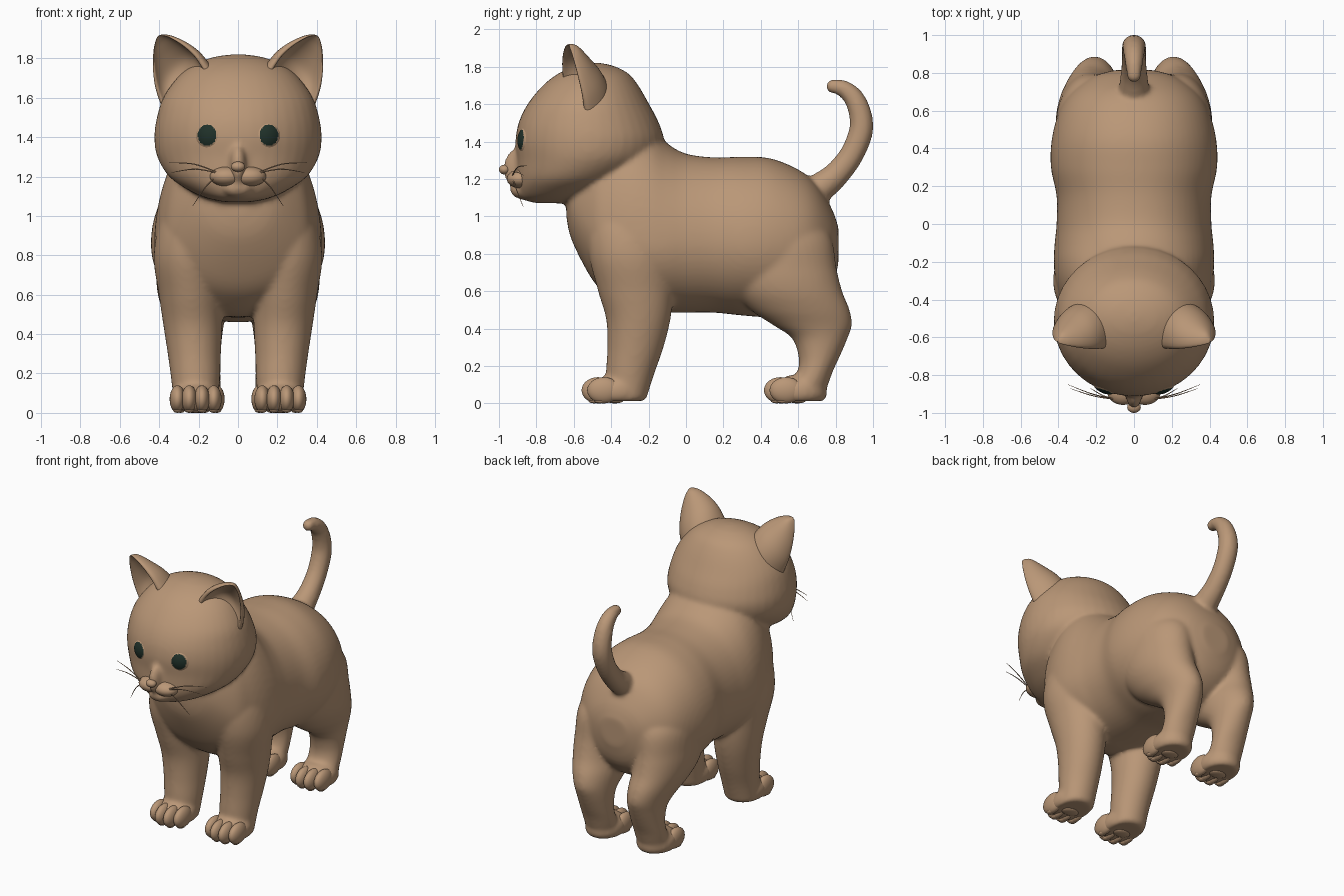
import bpy, bmesh, math
from mathutils import Vector, Matrix

if "Cube" in bpy.data.objects:
    bpy.data.objects.remove(bpy.data.objects["Cube"])


def material(name, rgb):
    m = bpy.data.materials.new(name)
    m.diffuse_color = (*rgb, 1)
    m.use_nodes = True
    m.node_tree.nodes["Principled BSDF"].inputs["Base Color"].default_value = m.diffuse_color
    return m


FUR = material("tan fur", (0.49, 0.31, 0.185))
DARK = material("dark green pupil", (0.014, 0.03, 0.022))


def smooth_rows(rows, n=6):
    """Catmull-Rom interpolation of rows of numbers."""
    rows = [rows[0]] + list(rows) + [rows[-1]]
    out = []
    for i in range(1, len(rows) - 2):
        for k in range(n):
            t = k / n
            out.append([0.5 * (2 * b + (c - a) * t + (2 * a - 5 * b + 4 * c - d) * t * t
                               + (3 * b - a - 3 * c + d) * t ** 3)
                        for a, b, c, d in zip(*rows[i - 1:i + 3])])
    return out + [list(rows[-1])]


def loft(bm, rings):
    vs = [[bm.verts.new(p) for p in r] for r in rings]
    faces = []
    for a, b in zip(vs, vs[1:]):
        for i in range(len(a)):
            j = (i + 1) % len(a)
            faces.append(bm.faces.new((a[i], a[j], b[j], b[i])))
    faces += [bm.faces.new(vs[0]), bm.faces.new(vs[-1])]
    bmesh.ops.recalc_face_normals(bm, faces=faces)


def circle(n=40):
    return [(math.cos(2 * math.pi * i / n), math.sin(2 * math.pi * i / n)) for i in range(n)]


def stack(bm, rows, side=1):
    """Horizontal ellipses: z, x, y, rx, ry."""
    loft(bm, [[Vector((side * (x + max(rx, .005) * c), y + max(ry, .005) * s, z)) for c, s in circle()]
              for z, x, y, rx, ry in smooth_rows(rows)])


def tube(bm, rows, ref, n=16):
    """Round tube through x, y, z, radius."""
    pts = smooth_rows(rows)
    rings = []
    for i, p in enumerate(pts):
        t = (Vector(pts[min(i + 1, len(pts) - 1)][:3]) - Vector(pts[max(i - 1, 0)][:3])).normalized()
        a = t.cross(Vector(ref)).normalized()
        b = t.cross(a)
        rings.append([Vector(p[:3]) + (a * c + b * s) * max(p[3], .001) for c, s in circle(n)])
    loft(bm, rings)


def blob(bm, centre, radii, u=28, v=18):
    bmesh.ops.create_uvsphere(bm, u_segments=u, v_segments=v, radius=1,
                              matrix=Matrix.Translation(centre) @ Matrix.Diagonal((*radii, 1)))


def finish(bm, name, mats=(FUR,)):
    me = bpy.data.meshes.new(name)
    bm.to_mesh(me)
    bm.free()
    for m in mats:
        me.materials.append(m)
    for p in me.polygons:
        p.use_smooth = True
    ob = bpy.data.objects.new(name, me)
    bpy.context.collection.objects.link(ob)
    return ob


# ---- torso: y, low z, widest z, high z, half width
bm = bmesh.new()
torso = [(-.64, 1.0, 1.08, 1.15, .06), (-.61, .87, 1.05, 1.25, .19), (-.5, .66, .95, 1.42, .33),
         (-.4, .56, .9, 1.5, .385), (-.3, .5, .87, 1.53, .415), (-.2, .485, .86, 1.48, .425),
         (-.1, .485, .86, 1.39, .42), (0, .485, .87, 1.335, .41), (.15, .485, .87, 1.315, .41),
         (.3, .47, .86, 1.318, .44), (.45, .46, .86, 1.31, .435), (.6, .47, .86, 1.25, .395),
         (.7, .52, .86, 1.17, .33), (.78, .62, .86, 1.04, .22), (.815, .75, .86, .94, .1)]
loft(bm, [[Vector((rx * math.copysign(abs(c) ** .93, c), y,
                   mid + s * ((hi - mid) if s > 0 else (mid - lo)))) for c, s in circle(64)]
          for y, lo, mid, hi, rx in smooth_rows(torso)])

# ---- head
stack(bm, [(1.07, 0, -.68, .07, .12), (1.09, 0, -.67, .16, .2), (1.13, 0, -.64, .25, .255),
           (1.2, 0, -.59, .35, .315), (1.3, 0, -.53, .41, .375), (1.4, 0, -.515, .425, .397),
           (1.5, 0, -.52, .412, .375), (1.6, 0, -.522, .38, .325), (1.7, 0, -.51, .31, .255),
           (1.765, 0, -.495, .23, .185), (1.805, 0, -.49, .13, .1), (1.82, 0, -.49, .03, .03)])
blob(bm, (0, -.885, 1.255), (.045, .092, .115))     # nose bridge
blob(bm, (0, -.865, 1.14), (.08, .075, .05))        # chin

# ---- legs and soles
front = [(.015, .215, -.315, .11, .1), (.15, .215, -.3, .122, .128), (.3, .222, -.27, .135, .15),
         (.45, .23, -.255, .15, .172), (.6, .24, -.27, .162, .2), (.8, .25, -.3, .178, .22),
         (1.0, .22, -.32, .165, .2), (1.15, .2, -.32, .08, .1)]
hind = [(.015, .2, .63, .1, .095), (.1, .2, .655, .112, .105), (.17, .2, .69, .112, .095),
        (.25, .2, .712, .112, .11), (.35, .202, .715, .118, .15), (.42, .208, .675, .132, .212),
        (.5, .22, .61, .155, .265), (.6, .235, .55, .172, .285), (.72, .235, .52, .18, .285),
        (.9, .22, .5, .18, .27), (1.05, .19, .48, .1, .15)]
paws = [("front", .215, -.37), ("hind", .2, .605)]
for s in (1, -1):
    stack(bm, front, s)
    stack(bm, hind, s)
    for _, x, y in paws:
        stack(bm, [(.012, x, y, .11, .13), (.045, x, y, .128, .15), (.1, x, y, .122, .14),
                   (.15, x, y + .03, .07, .09)], s)

# ---- tail
tube(bm, [(0, .66, 1.11, .085), (0, .72, 1.155, .08), (0, .8, 1.22, .07), (0, .88, 1.32, .065),
          (0, .932, 1.44, .065), (0, .935, 1.53, .062), (0, .905, 1.62, .056), (0, .855, 1.675, .048),
          (0, .8, 1.695, .04), (0, .765, 1.693, .034), (0, .75, 1.692, .012)], (1, 0, 0), 24)

# fuse everything into one soft skin
body = finish(bm, "cat_body")
r = body.modifiers.new("fuse", 'REMESH')
r.mode = 'VOXEL'
r.voxel_size = .014
r.use_smooth_shade = True
sm = body.modifiers.new("soften", 'SMOOTH')
sm.factor = .5
sm.iterations = 8
bpy.context.view_layer.objects.active = body
body.select_set(True)
for m in ("fuse", "soften"):
    bpy.ops.object.modifier_apply(modifier=m)

for s, label in ((1, "left"), (-1, "right")):
    # ---- cupped ear: position along ear, width, depth, hollow
    bm = bmesh.new()
    base, tip = Vector((.28, -.595, 1.67)), Vector((.402, -.625, 1.905))
    u, d = Vector((.12, .065, -.1)), Vector((-.28, .93, .27))
    rings = []
    for t, w, dep, k in smooth_rows([(-.3, 1.05, .17, .1), (0, 1, .18, .4), (.3, .9, .155, .68),
                                     (.6, .68, .11, .7), (.85, .4, .07, .55), (.97, .2, .045, .35),
                                     (1.03, .05, .015, .2)], 5):
        c = base.lerp(tip, t)
        ang = [math.pi * i / 14 for i in range(15)]
        pts = [c + u * w * math.cos(a) + d * dep * math.sin(a) for a in ang]
        pts += [c + u * w * .84 * math.cos(a) + d * (dep * k * math.sin(a) - .012 * w)
                for a in reversed(ang)]
        rings.append([Vector((s * p.x, p.y, p.z)) for p in pts])
    loft(bm, rings)
    finish(bm, label + "_ear").modifiers.new("round", 'SUBSURF').levels = 1

    # ---- eye with dark front
    bm = bmesh.new()
    blob(bm, (s * .13, -.802, 1.405), (.1, .1, .1), 96, 64)
    bm.faces.ensure_lookup_table()
    for f in bm.faces:
        p = f.calc_center_median()
        if p.y < -.8 and ((abs(p.x) - .157) / .047) ** 2 + ((p.z - 1.41) / .053) ** 2 < 1:
            f.material_index = 1
    finish(bm, label + "_eye", (FUR, DARK))

    # ---- muzzle cheek
    bm = bmesh.new()
    blob(bm, (s * .058, -.885, 1.2), (.085, .073, .05))
    finish(bm, label + "_muzzle")

    # ---- whiskers
    bm = bmesh.new()
    for x, y, z in ((.35, -.85, 1.27), (.34, -.87, 1.22), (.23, -.87, 1.05)):
        tube(bm, [(s * .09, -.93, 1.215, .003), (s * (.09 + x) / 2, (y - .93) / 2 - .01, (z + 1.215) / 2 + .02, .003),
                  (s * x, y, z, .001)], (0, 1, 0), 6)
    finish(bm, label + "_whiskers")

    # ---- toes and paw pads
    for name, x, y in paws:
        bm = bmesh.new()
        for dx, back in ((-.092, .03), (-.032, 0), (.032, 0), (.092, .03)):
            blob(bm, (s * (x + dx), y - .1 + back, .07), (.04, .088, .07))
            blob(bm, (s * (x + dx), y - .12 + back, .014), (.024, .032, .014), 14, 8)
        blob(bm, (s * x, y - .01, .015), (.06, .045, .015), 18, 10)
        finish(bm, f"{label}_{name}_toes")

# ---- nose
bm = bmesh.new()
blob(bm, (0, -.97, 1.25), (.036, .03, .026))
finish(bm, "nose")
